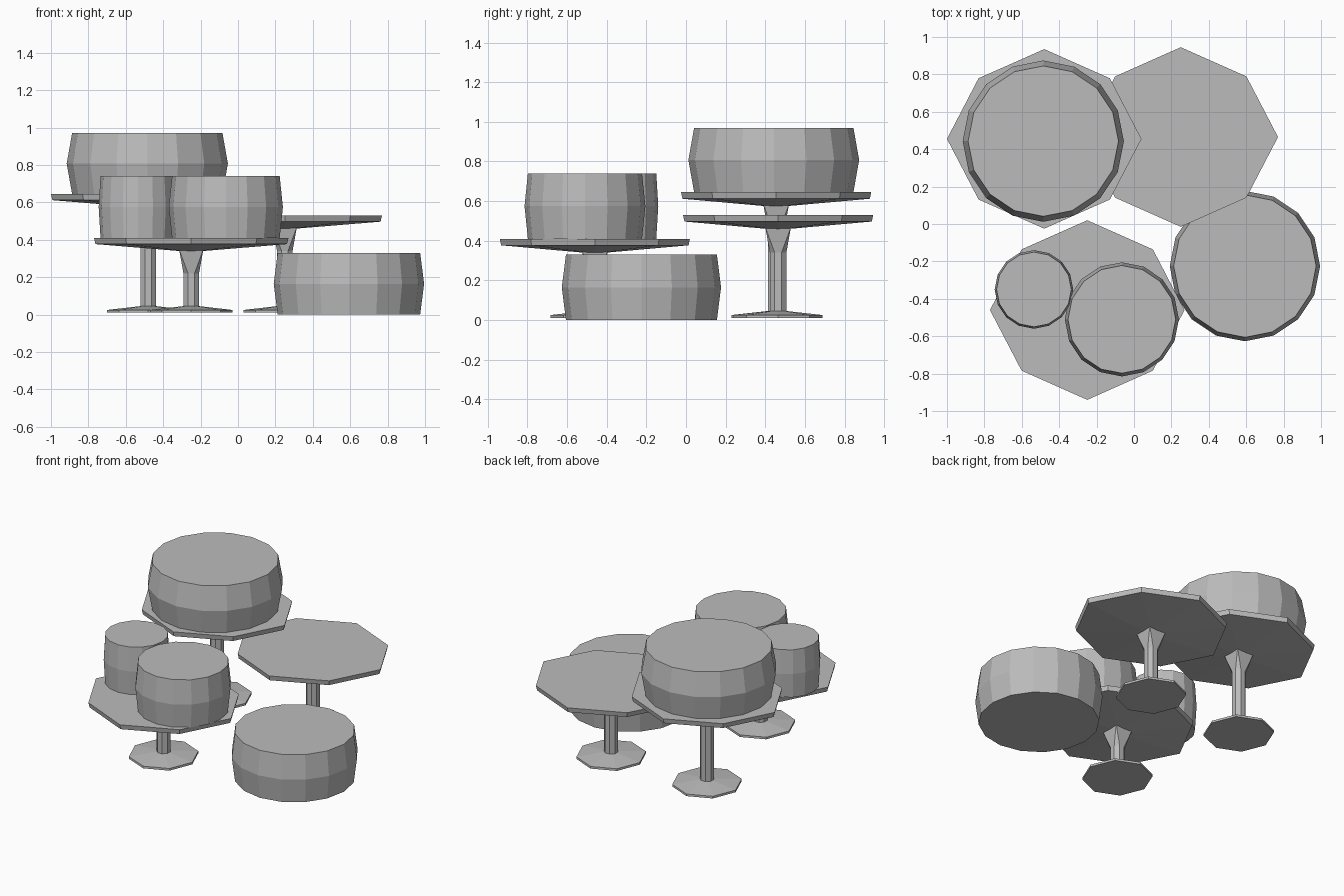
import bpy, bmesh, math

cube = bpy.data.objects.get("Cube")
if cube:
    bpy.data.objects.remove(cube, do_unlink=True)

grey = bpy.data.materials.new("plain grey")
grey.use_nodes = True
colour = (0.5, 0.5, 0.5, 1)
grey.diffuse_color = colour
grey.node_tree.nodes["Principled BSDF"].inputs["Base Color"].default_value = colour


def ring(sides, rx, ry, z, turn=0, diagonal=1):
    """Points of a level polygon; odd corners are pulled in by diagonal."""
    pts = []
    for i in range(sides):
        a = 2 * math.pi * (i + turn) / sides
        k = diagonal if i % 2 else 1
        pts.append((k * rx * math.cos(a), k * ry * math.sin(a), z))
    return pts


def loft(name, rings, x, y):
    """Join a stack of rings into a closed flat-shaded solid."""
    bm = bmesh.new()
    loops = [[bm.verts.new(p) for p in r] for r in rings]
    for a, b in zip(loops, loops[1:]):
        for i in range(len(a)):
            j = (i + 1) % len(a)
            bm.faces.new((a[i], a[j], b[j], b[i]))
    bm.faces.new(loops[0][::-1])
    bm.faces.new(loops[-1])
    bmesh.ops.remove_doubles(bm, verts=bm.verts, dist=0.0005)
    bmesh.ops.recalc_face_normals(bm, faces=bm.faces)
    mesh = bpy.data.meshes.new(name)
    bm.to_mesh(mesh)
    bm.free()
    mesh.materials.append(grey)
    obj = bpy.data.objects.new(name, mesh)
    obj.location = (x, y, 0)
    bpy.context.collection.objects.link(obj)


def table(name, x, y, top):
    # Octagonal top with a shallow conical underside
    def outline(scale, z):
        # corners on the diagonals sit slightly inside a true ellipse
        return ring(8, 0.52 * scale, 0.48 * scale, z, 0, 0.955)
    loft(name + "_top", [outline(0.12, top - 0.07), outline(0.985, top - 0.033),
                         outline(1, top)], x, y)
    # Octagonal column flaring into a square head
    shaft = 0.045
    head = []
    for i in range(8):
        a = math.pi / 4 * ((i + 1) // 2 % 4) - math.pi / 4
        quarter = math.pi / 2 * (i // 2) + math.pi / 4
        head.append((0.092 * math.cos(quarter), 0.092 * math.sin(quarter), top - 0.06))
    # each pair of shaft corners lies either side of one head corner
    loft(name + "_column", [ring(8, shaft, shaft, 0.03, 0.5),
                            ring(8, shaft, shaft, top - 0.19, 0.5), head], x, y)
    # Octagonal foot with a low conical upper face
    loft(name + "_foot", [ring(8, 0.22, 0.225, 0.01), ring(8, 0.22, 0.225, 0.025),
                          ring(8, 0.045, 0.045, 0.045)], x, y)


def drum(name, x, y, bottom, top, radius, end):
    # Sixteen-sided drum, widest at mid height
    loft(name, [ring(16, end, end, bottom), ring(16, radius, radius, (bottom + top) / 2),
                ring(16, end, end, top)], x, y)


table("tall_table", -0.48, 0.455, 0.645)
table("middle_table", 0.25, 0.465, 0.53)
table("low_table", -0.25, -0.46, 0.41)

drum("large_drum", -0.485, 0.443, 0.645, 0.97, 0.431, 0.402)
drum("floor_drum", 0.593, -0.225, 0, 0.33, 0.402, 0.381)
drum("small_drum", -0.535, -0.35, 0.41, 0.74, 0.21, 0.2)
drum("medium_drum", -0.065, -0.51, 0.41, 0.74, 0.305, 0.288)
